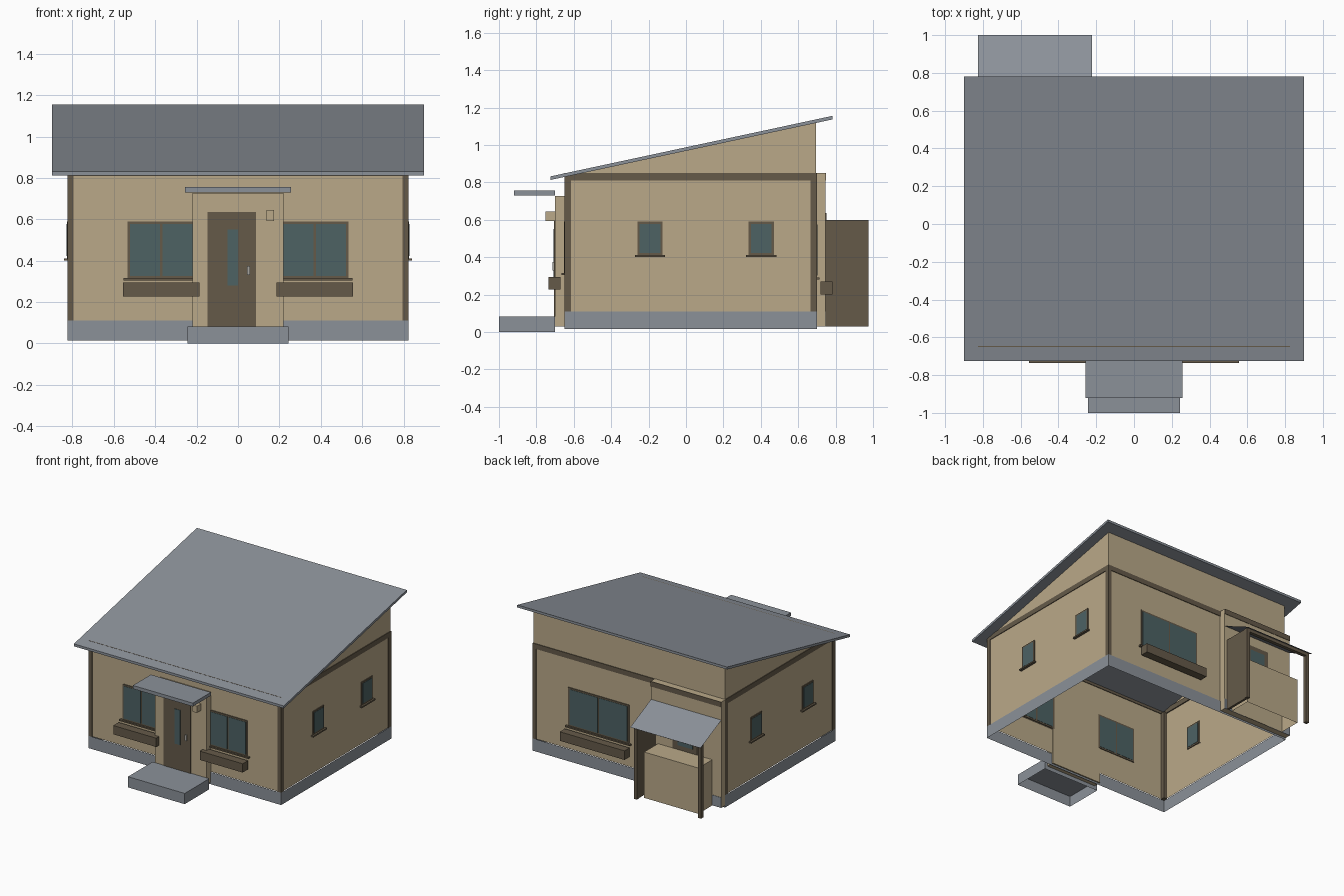
import bpy, bmesh

if "Cube" in bpy.data.objects:
    bpy.data.objects.remove(bpy.data.objects["Cube"])


def mat(name, r, g, b):
    lin = [((c / 255 + 0.055) / 1.055) ** 2.4 for c in (r, g, b)]
    m = bpy.data.materials.new(name)
    m.diffuse_color = (*lin, 1)
    m.use_nodes = True
    m.node_tree.nodes["Principled BSDF"].inputs["Base Color"].default_value = m.diffuse_color
    return m


TAN = mat("tan_render", 186, 169, 137)
GREY = mat("grey_slab", 139, 145, 153)
BROWN = mat("brown_timber", 101, 90, 73)
GLASS = mat("teal_glass", 77, 98, 100)
STEEL = mat("pale_steel", 168, 166, 160)


def finish(name, bm, m):
    me = bpy.data.meshes.new(name)
    bmesh.ops.recalc_face_normals(bm, faces=bm.faces)
    bm.to_mesh(me)
    bm.free()
    ob = bpy.data.objects.new(name, me)
    me.materials.append(m)
    bpy.context.collection.objects.link(ob)
    return ob


def box(name, x, y, z, m, skip=""):
    """Box from three ranges; skip leaves out the 'b'ottom or 't'op."""
    bm = bmesh.new()
    bmesh.ops.create_cube(bm, size=1)
    for v in bm.verts:
        v.co = [r[0] + (c + 0.5) * (r[1] - r[0]) for r, c in zip((x, y, z), v.co)]
    bm.normal_update()
    drop = [f for f in bm.faces if (f.normal.z < -0.5 and "b" in skip)
            or (f.normal.z > 0.5 and "t" in skip)]
    bmesh.ops.delete(bm, geom=drop, context="FACES")
    return finish(name, bm, m)


def prism(name, profile, x0, x1, m):
    """Profile in (y, z) extruded along x."""
    bm = bmesh.new()
    f = bm.faces.new([bm.verts.new((x0, y, z)) for y, z in profile])
    ext = bmesh.ops.extrude_face_region(bm, geom=[f], use_keep_orig=True)
    bmesh.ops.translate(bm, vec=(x1 - x0, 0, 0),
                        verts=[g for g in ext["geom"] if isinstance(g, bmesh.types.BMVert)])
    return bm


def window(name, axis, plane, out, a, z, panes, sill=0.018):
    """Framed window through a wall; axis is the wall's normal, a its span."""
    def part(label, span, depth, zz, m):
        d = sorted((plane - out * depth[0], plane + out * depth[1]))
        if axis == "y":
            box(name + label, span, d, zz, m)
        else:
            box(name + label, d, span, zz, m)
    part("_frame", a, (0.006, 0.006), z, BROWN)
    t = 0.012
    w = (a[1] - a[0] - t * (panes + 1)) / panes
    for i in range(panes):
        s = a[0] + t + i * (w + t)
        part(f"_glass_{i + 1}", (s, s + w), (0.008, 0.008), (z[0] + t, z[1] - t), GLASS)
    part("_sill", (a[0] - sill, a[1] + sill), (0, 0.02), (z[0] - 0.01, z[0] + 0.001), BROWN)


# Main walls: open below, tops following the roof slope
def roof_z(y):
    return 0.813 + 0.2146 * (y + 0.725)


Y0, Y1, X = -0.645, 0.695, 0.82
bm = prism("walls", [(Y0, 0.11), (Y1, 0.11), (Y1, roof_z(Y1)), (Y0, roof_z(Y0))], -X, X, TAN)
bm.normal_update()
bmesh.ops.delete(bm, context="FACES", geom=[f for f in bm.faces if abs(f.normal.z) > 0.5])
finish("walls", bm, TAN)

# Plinth ring and sloping roof slab
box("plinth", (-0.825, 0.825), (-0.65, 0.70), (0.015, 0.11), GREY, "bt")
R0, R1 = -0.725, 0.782
finish("main_roof", prism("main_roof", [(R0, roof_z(R0)), (R1, roof_z(R1)),
       (R1, roof_z(R1) + 0.019), (R0, roof_z(R0) + 0.019)], -0.90, 0.90, GREY), GREY)

# Corner boards and the band round the wall tops
for sx, side in ((-1, "left"), (1, "right")):
    xs = sorted((sx * 0.795, sx * 0.825))
    box(f"front_{side}_corner_board", xs, (-0.65, -0.615), (0.11, 0.82), BROWN)
    box(f"back_{side}_corner_board", xs, (0.665, 0.70), (0.11, 0.82), BROWN)
    box(f"{side}_band", sorted((sx * 0.812, sx * 0.825)), (-0.65, 0.70), (0.81, 0.849), BROWN)
box("front_band", (-0.825, 0.825), (-0.65, -0.64), (0.81, 0.849), BROWN)
box("back_band", (-0.825, 0.825), (0.69, 0.70), (0.81, 0.849), BROWN)

# Front windows and planters, mirrored
for sx, side in ((-1, "left"), (1, "right")):
    window(f"front_{side}_window", "y", Y0, -1, sorted((sx * 0.207, sx * 0.535)), (0.315, 0.59), 2)
    box(f"front_{side}_planter", sorted((sx * 0.187, sx * 0.555)), (-0.735, -0.67),
        (0.227, 0.295), BROWN)

# Side windows
for i, y in enumerate((-0.26, 0.335)):
    window(f"right_window_{i + 1}", "x", X, 1, (y, y + 0.135), (0.41, 0.59), 1, 0.014)
for i, y in enumerate((-0.383, 0.248)):
    window(f"left_window_{i + 1}", "x", -X, -1, (y, y + 0.135), (0.41, 0.59), 1, 0.014)

# Back window and planter
window("back_window", "y", Y1, 1, (0.0, 0.52), (0.29, 0.588), 2)
box("back_planter", (-0.02, 0.535), (0.72, 0.782), (0.20, 0.27), BROWN)

# Front entrance
box("entrance_wall", (-0.22, 0.22), (-0.70, -0.64), (0.03, 0.728), TAN)
box("entrance_canopy", (-0.257, 0.257), (-0.92, -0.70), (0.73, 0.756), GREY)
box("front_step", (-0.243, 0.243), (-1.0, -0.70), (0, 0.083), GREY, "b")
box("front_door", (-0.147, 0.087), (-0.705, -0.697), (0.083, 0.635), BROWN)
box("front_door_glass", (-0.05, 0.0), (-0.708, -0.702), (0.28, 0.55), GLASS)
box("door_handle", (0.043, 0.058), (-0.715, -0.704), (0.33, 0.375), STEEL)
box("wall_lamp", (0.137, 0.173), (-0.75, -0.70), (0.593, 0.645), TAN)

# Back entrance projection with its band and plinth strip
box("back_entrance_wall", (-0.825, -0.22), (0.69, 0.745), (0.03, 0.85), TAN)
box("back_entrance_band", (-0.825, -0.22), (0.744, 0.748), (0.81, 0.85), BROWN)
box("back_entrance_plinth", (-0.825, -0.22), (0.744, 0.748), (0.03, 0.11), GREY)
box("back_door", (-0.62, -0.41), (0.743, 0.75), (0.03, 0.635), BROWN)
box("back_door_glass", (-0.585, -0.455), (0.747, 0.753), (0.42, 0.60), GLASS)

# Lean-to: thin roof sheet, posts, beam, side screen and storage box
bm = bmesh.new()
bm.faces.new([bm.verts.new(p) for p in ((-0.825, 1.0, 0.59), (-0.222, 1.0, 0.59),
                                        (-0.222, 0.745, 0.71), (-0.825, 0.745, 0.71))])
if next(iter(bm.faces)).normal.z < 0:
    bmesh.ops.reverse_faces(bm, faces=bm.faces)
finish("lean_to_roof", bm, GREY)
for side, x in (("left", -0.812), ("right", -0.262)):
    box(f"lean_to_{side}_post", (x, x + 0.027), (0.948, 0.975), (0.03, 0.60), BROWN)
box("lean_to_beam", (-0.812, -0.235), (0.948, 0.975), (0.575, 0.60), BROWN)
box("lean_to_screen", (-0.258, -0.24), (0.745, 0.96), (0.03, 0.60), BROWN)
box("storage_box", (-0.75, -0.285), (0.75, 0.92), (0.03, 0.385), TAN, "b")
